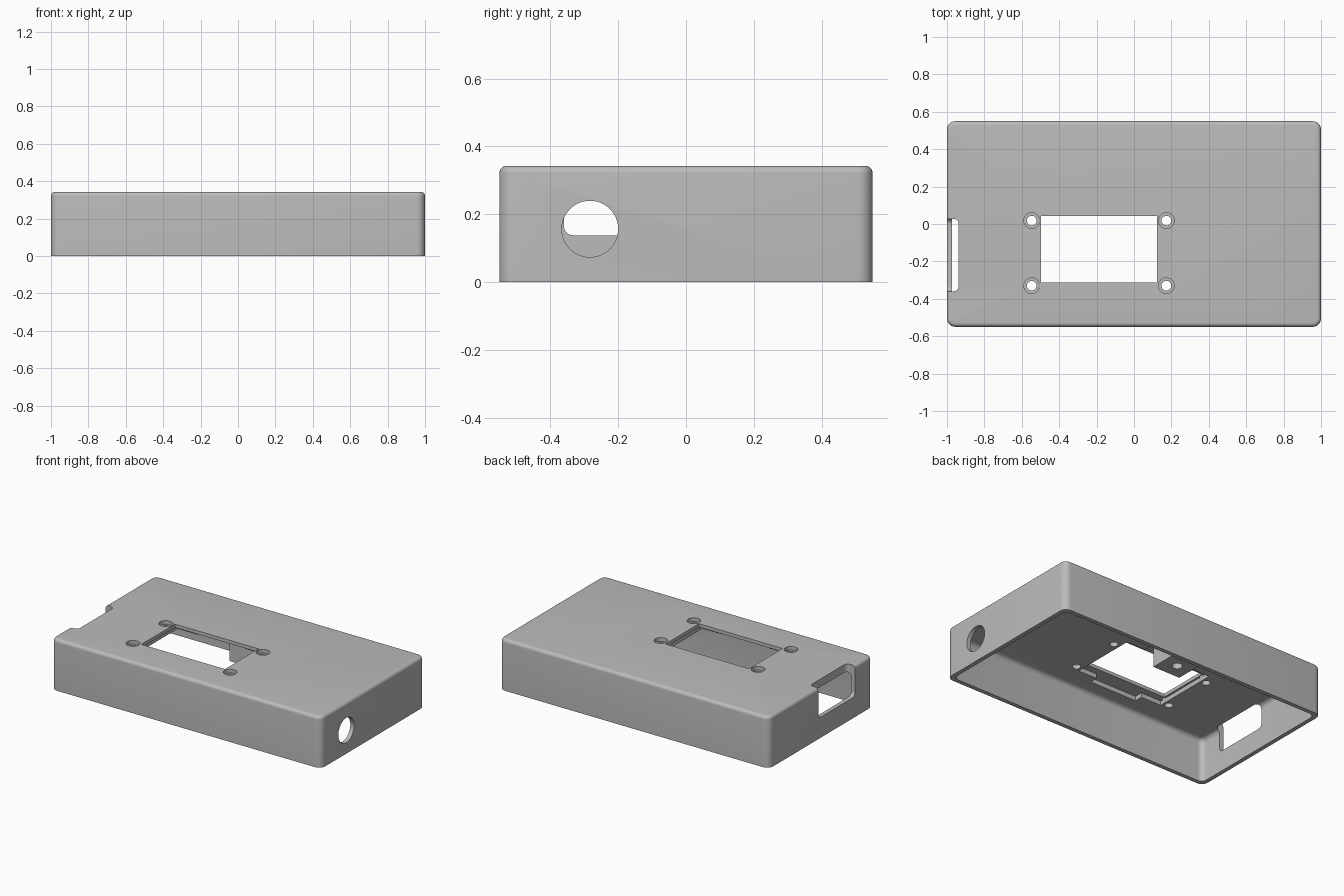
import bpy
import bmesh
from mathutils import Matrix, Vector

if "Cube" in bpy.data.objects:
    bpy.data.objects.remove(bpy.data.objects["Cube"], do_unlink=True)

grey = bpy.data.materials.new("plain grey")
grey.use_nodes = True
colour = (0.5, 0.5, 0.5, 1)
grey.diffuse_color = colour
grey.node_tree.nodes["Principled BSDF"].inputs["Base Color"].default_value = colour


def finish(name, bm):
    bmesh.ops.recalc_face_normals(bm, faces=bm.faces)
    mesh = bpy.data.meshes.new(name)
    bm.to_mesh(mesh)
    bm.free()
    mesh.materials.append(grey)
    obj = bpy.data.objects.new(name, mesh)
    bpy.context.collection.objects.link(obj)
    return obj


def round_edges(bm, test, radius):
    edges = [e for e in bm.edges if test(e)]
    bmesh.ops.bevel(bm, geom=edges, offset=radius, segments=6,
                    profile=0.5, affect='EDGES', clamp_overlap=True)


def box(name, low, high, side_radius=0, top_radius=0, all_radius=0):
    low, high = Vector(low), Vector(high)
    bm = bmesh.new()
    bmesh.ops.create_cube(bm, size=1)
    for v in bm.verts:
        v.co = Vector([low[i] if v.co[i] < 0 else high[i] for i in range(3)])
    if side_radius:
        round_edges(bm, lambda e: abs(e.verts[0].co.z - e.verts[1].co.z) > 0.01, side_radius)
    if top_radius:
        round_edges(bm, lambda e: all(v.co.z > high.z - 0.001 for v in e.verts), top_radius)
    if all_radius:
        round_edges(bm, lambda e: True, all_radius)
    return finish(name, bm)


def cylinder(name, centre, radius, depth, axis='Z'):
    turn = Matrix.Rotation(1.5707963, 4, 'Y') if axis == 'X' else Matrix()
    bm = bmesh.new()
    bmesh.ops.create_cone(bm, cap_ends=True, segments=48, radius1=radius, radius2=radius,
                          depth=depth, matrix=Matrix.Translation(centre) @ turn)
    return finish(name, bm)


def cut(target, cutter):
    mod = target.modifiers.new("cut", 'BOOLEAN')
    mod.operation = 'DIFFERENCE'
    mod.solver = 'EXACT'
    mod.object = cutter
    bpy.context.view_layer.objects.active = target
    bpy.ops.object.modifier_apply(modifier=mod.name)
    bpy.data.objects.remove(cutter, do_unlink=True)


def smooth(obj):
    bpy.ops.object.select_all(action='DESELECT')
    obj.select_set(True)
    bpy.context.view_layer.objects.active = obj
    bpy.ops.object.shade_smooth_by_angle(angle=0.6)


# Open-bottomed shell
case = box("case_shell", (-1, -0.55, 0), (1, 0.55, 0.343), 0.045, 0.022)
cut(case, box("cavity", (-0.972, -0.522, -0.2), (0.972, 0.522, 0.29), 0.035, 0.03))

# Display window with its stepped pocket under the lid
cut(case, box("display_pocket", (-0.51, -0.36, 0.2), (0.13, 0.09, 0.32)))
cut(case, box("display_pocket_wide", (-0.36, -0.415, 0.21), (-0.01, 0.145, 0.3201)))
cut(case, box("display_window", (-0.497, -0.312, 0.1), (0.122, 0.043, 0.5)))

# Counterbored screw holes around the window
for x in (-0.547, 0.173):
    for y in (-0.33, 0.018):
        cut(case, cylinder("counterbore", (x, y, 0.368), 0.042, 0.1))
        cut(case, cylinder("screw_hole", (x, y, 0.3), 0.026, 0.3))

# Round port in one end, connector notch in the other
cut(case, cylinder("round_port", (1, -0.283, 0.157), 0.083, 0.3, 'X'))
cut(case, box("connector_notch", (-1.2, -0.36, 0.138), (-0.937, 0.028, 0.6), all_radius=0.028))
smooth(case)

# Drilled boss hanging from the lid
boss = box("screw_boss", (-0.195, 0.19, 0.12), (0.008, 0.39, 0.3))
cut(boss, cylinder("boss_hole", (-0.095, 0.288, 0.12), 0.032, 0.2))
smooth(boss)
